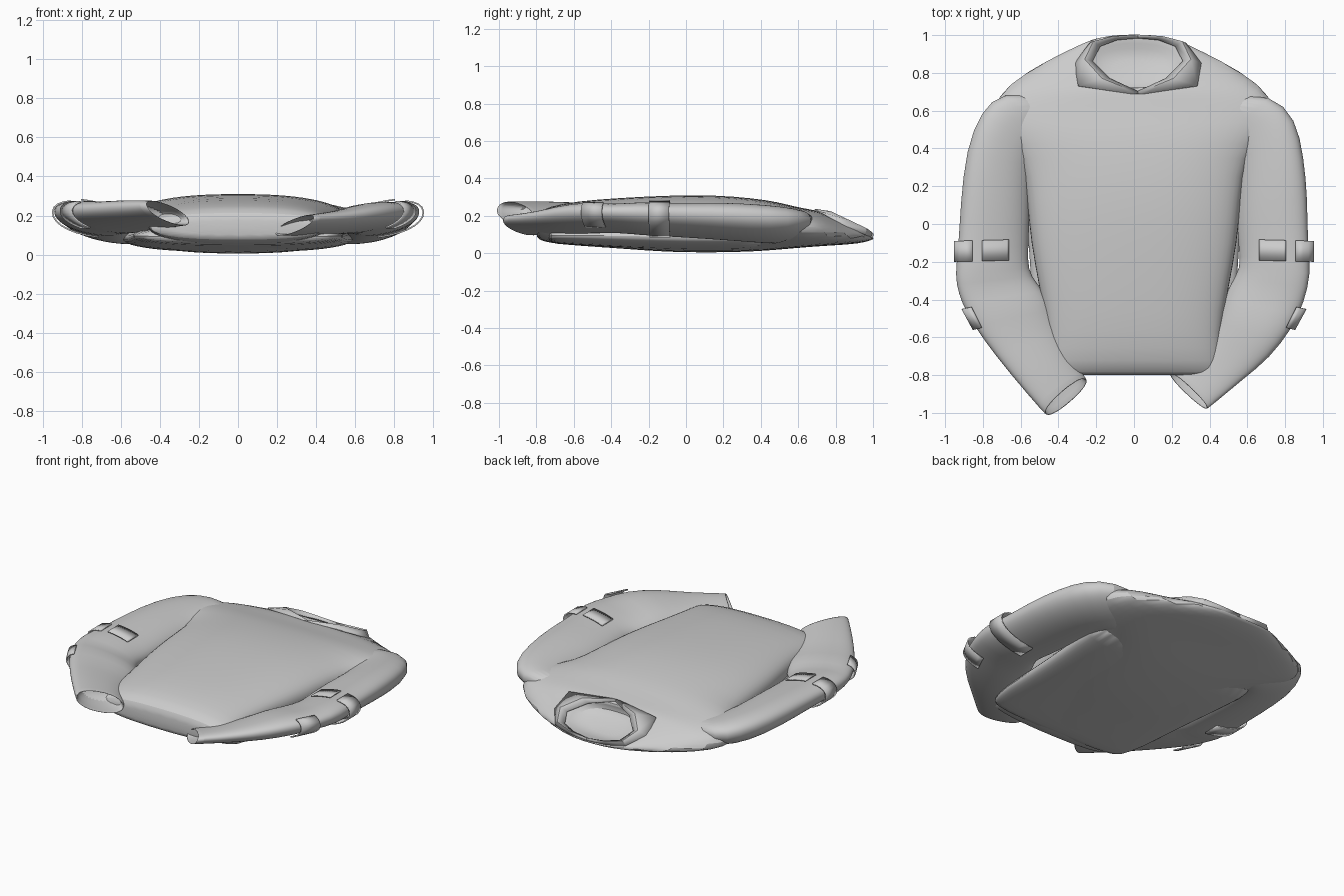
import bpy
import bmesh
import math
from mathutils import Vector

default_cube = bpy.data.objects.get("Cube")
if default_cube:
    bpy.data.objects.remove(default_cube, do_unlink=True)

# One cloth colour for the whole garment
cloth = bpy.data.materials.new("light grey cloth")
cloth.use_nodes = True
cloth.diffuse_color = (0.6, 0.6, 0.6, 1)
cloth.node_tree.nodes["Principled BSDF"].inputs["Base Color"].default_value = (0.6, 0.6, 0.6, 1)


def signed_power(value, exponent):
    return math.copysign(abs(value) ** exponent, value)


def cross_section(station, start, end, count, tilt, squareness):
    """Oval between an inner and an outer edge point; slant leans its top backwards."""
    inner_x, inner_y, outer_x, outer_y, bottom, top, slant = station
    inner, outer = Vector((inner_x, inner_y, 0)), Vector((outer_x, outer_y, 0))
    middle, half = (inner + outer) / 2, (outer - inner) / 2
    lean = Vector((-half.y, half.x, 0)).normalized() * slant
    points = []
    for step in range(count):
        angle = math.radians(start + (end - start) * step / count)
        across = signed_power(math.cos(angle), 2 / squareness)
        height = signed_power(math.sin(angle), 2 / squareness)
        point = middle + half * across - lean * height
        point.z = (bottom + top) / 2 + height * (top - bottom) / 2 + tilt * across
        points.append(point)
    return points


def finish(name, bm, thickness=0, levels=1):
    bmesh.ops.recalc_face_normals(bm, faces=bm.faces)
    mesh = bpy.data.meshes.new(name)
    bm.to_mesh(mesh)
    bm.free()
    mesh.materials.append(cloth)
    part = bpy.data.objects.new(name, mesh)
    bpy.context.collection.objects.link(part)
    if thickness:
        solid = part.modifiers.new("thickness", "SOLIDIFY")
        solid.thickness = thickness
        solid.offset = 0
    if levels:
        smooth = part.modifiers.new("soft folds", "SUBSURF")
        smooth.levels = smooth.render_levels = levels
    bpy.ops.object.select_all(action="DESELECT")
    part.select_set(True)
    bpy.context.view_layer.objects.active = part
    bpy.ops.object.shade_smooth_by_angle(angle=math.radians(40))


def skin(bm, rings, closed):
    rows = [[bm.verts.new(point) for point in ring] for ring in rings]
    count = len(rows[0])
    for row, following in zip(rows, rows[1:]):
        for i in range(count if closed else count - 1):
            j = (i + 1) % count
            bm.faces.new((row[i], row[j], following[j], following[i]))
    return rows


def tube(name, stations, tilt=0, squareness=2.2, hollow=False):
    bm = bmesh.new()
    rings = [cross_section(s, 0, 360, 28, tilt, squareness) for s in stations]
    if hollow:
        # Turn the cuff inwards to leave an open sleeve end
        last, before = rings[-1], rings[-2]
        centre = sum(last, Vector()) / len(last)
        deep = centre.lerp(sum(before, Vector()) / len(before), 0.7)
        rings.append([centre + (p - centre) * 0.97 for p in last])
        rings.append([centre + (p - centre) * 0.92 for p in last])
        rings.append([deep + (p - centre) * 0.8 for p in last])
    rows = skin(bm, rings, True)
    bm.faces.new(rows[0])
    bm.faces.new(rows[-1])
    finish(name, bm)


def body_tube(name, rows, squareness):
    tube(name, [(-w, y, w, y, low, high, lean) for w, y, low, high, lean in rows],
         squareness=squareness)


def strap(name, stations, start, end, tilt):
    bm = bmesh.new()
    skin(bm, [cross_section(s, start, end, 12, tilt, 2.2) for s in stations], False)
    finish(name, bm, 0.008, 0)


# Body: half width, y, bottom, top and lean, from the hem to the neck hollow
body_tube("body", [
    (0.42, -0.80, 0.10, 0.17, 0),
    (0.455, -0.793, 0.075, 0.215, 0),
    (0.465, -0.74, 0.055, 0.25, 0),
    (0.46, -0.58, 0.04, 0.28, 0),
    (0.5, -0.35, 0.025, 0.297, 0),
    (0.55, -0.1, 0.005, 0.31, 0),
    (0.57, 0.15, 0.003, 0.313, 0),
    (0.6, 0.36, 0.008, 0.295, 0),
    (0.73, 0.5, 0.02, 0.275, 0.01),
    (0.76, 0.61, 0.032, 0.25, 0.03),
    (0.68, 0.73, 0.042, 0.234, 0.06),
    (0.5, 0.815, 0.05, 0.226, 0.11),
    (0.35, 0.855, 0.07, 0.22, 0.14),
    (0.3, 0.865, 0.08, 0.222, 0.145),
    (0.26, 0.855, 0.09, 0.21, 0.13),
    (0.22, 0.82, 0.08, 0.17, 0.11),
    (0.12, 0.81, 0.08, 0.14, 0.06),
], 2.5)

# Wider back of the garment, lying flat beneath the sleeves
body_tube("back_panel", [
    (0.46, -0.74, 0.065, 0.12, 0),
    (0.5, -0.71, 0.05, 0.14, 0),
    (0.54, -0.55, 0.04, 0.15, 0),
    (0.545, -0.3, 0.025, 0.16, 0),
    (0.57, 0, 0.012, 0.16, 0),
    (0.6, 0.3, 0.012, 0.16, 0),
    (0.6, 0.5, 0.03, 0.15, 0),
], 2.6)

# Sleeves: inner edge, outer edge, bottom, top and lean, from shoulder to cuff
TILT = 0.035
right_sleeve = [
    (-0.35, 0.42, -0.5, 0.68, 0.08, 0.2, 0),
    (-0.42, 0.42, -0.7, 0.7, 0.06, 0.22, 0),
    (-0.49, 0.4, -0.81, 0.6, 0.06, 0.243, 0),
    (-0.54, 0.33, -0.89, 0.4, 0.07, 0.258, 0),
    (-0.55, 0.1, -0.92, 0.1, 0.085, 0.265, 0),
    (-0.56, -0.14, -0.93, -0.13, 0.1, 0.257, 0),
    (-0.56, -0.24, -0.95, -0.27, 0.105, 0.267, 0),
    (-0.52, -0.31, -0.93, -0.37, 0.12, 0.25, 0),
    (-0.44, -0.4, -0.89, -0.47, 0.115, 0.27, 0),
    (-0.42, -0.5, -0.8, -0.61, 0.13, 0.258, 0),
    (-0.35, -0.67, -0.66, -0.79, 0.14, 0.27, 0),
    (-0.25, -0.82, -0.47, -1.01, 0.16, 0.265, 0.035),
]
left_sleeve = [
    (0.35, 0.42, 0.5, 0.68, 0.08, 0.2, 0),
    (0.43, 0.42, 0.73, 0.69, 0.06, 0.22, 0),
    (0.51, 0.4, 0.86, 0.56, 0.06, 0.243, 0),
    (0.55, 0.3, 0.9, 0.35, 0.07, 0.258, 0),
    (0.54, 0.1, 0.92, 0.14, 0.085, 0.265, 0),
    (0.55, -0.12, 0.92, -0.12, 0.1, 0.257, 0),
    (0.57, -0.23, 0.94, -0.26, 0.105, 0.267, 0),
    (0.5, -0.33, 0.9, -0.42, 0.12, 0.25, 0),
    (0.46, -0.45, 0.84, -0.55, 0.115, 0.267, 0),
    (0.41, -0.58, 0.72, -0.71, 0.115, 0.243, 0),
    (0.3, -0.7, 0.58, -0.82, 0.11, 0.21, 0),
    (0.19, -0.79, 0.39, -0.98, 0.11, 0.19, -0.02),
]
tube("right_sleeve", right_sleeve, TILT, hollow=True)
tube("left_sleeve", left_sleeve, TILT, hollow=True)

# Elbow straps and their loose tabs, mirrored across the body
for side, label in ((-1, "right"), (1, "left")):
    upper = [(side * 0.56, y, side * 0.95, y - 0.01, 0.095, 0.266, 0) for y in (-0.08, -0.19)]
    lower = [(side * 0.47, -0.36, side * 0.91, -0.45, 0.11, 0.268, 0),
             (side * 0.45, -0.46, side * 0.85, -0.56, 0.11, 0.268, 0)]
    raised = [s[:5] + (0.274, 0) for s in upper]
    strap(label + "_upper_strap", upper, -100, 76, TILT)
    strap(label + "_strap_tab", raised, 77, 119, TILT)
    strap(label + "_lower_strap", lower, -60, 50, TILT)

# Folded collar: neck edge, raised fold and loose edge running from nape to front
neck_edge = [(0, 0.985, 0.09), (0.11, 0.975, 0.1), (0.2, 0.94, 0.115), (0.24, 0.86, 0.155),
             (0.15, 0.77, 0.2), (0, 0.7, 0.226)]
fold_edge = [(0, 1, 0.1), (0.13, 0.992, 0.11), (0.235, 0.965, 0.13), (0.28, 0.87, 0.175),
             (0.19, 0.77, 0.222), (0, 0.69, 0.234)]
loose_edge = [(0, 0.995, 0.08), (0.14, 0.985, 0.085), (0.255, 0.955, 0.1), (0.335, 0.85, 0.145),
              (0.315, 0.73, 0.215), (0.03, 0.688, 0.23)]
for side, label in ((-1, "right"), (1, "left")):
    bm = bmesh.new()
    skin(bm, [[Vector((side * x + 0.02, y, z)) for x, y, z in edge]
              for edge in (neck_edge, fold_edge, loose_edge)], False)
    finish(label + "_collar", bm, 0.008, 0)
